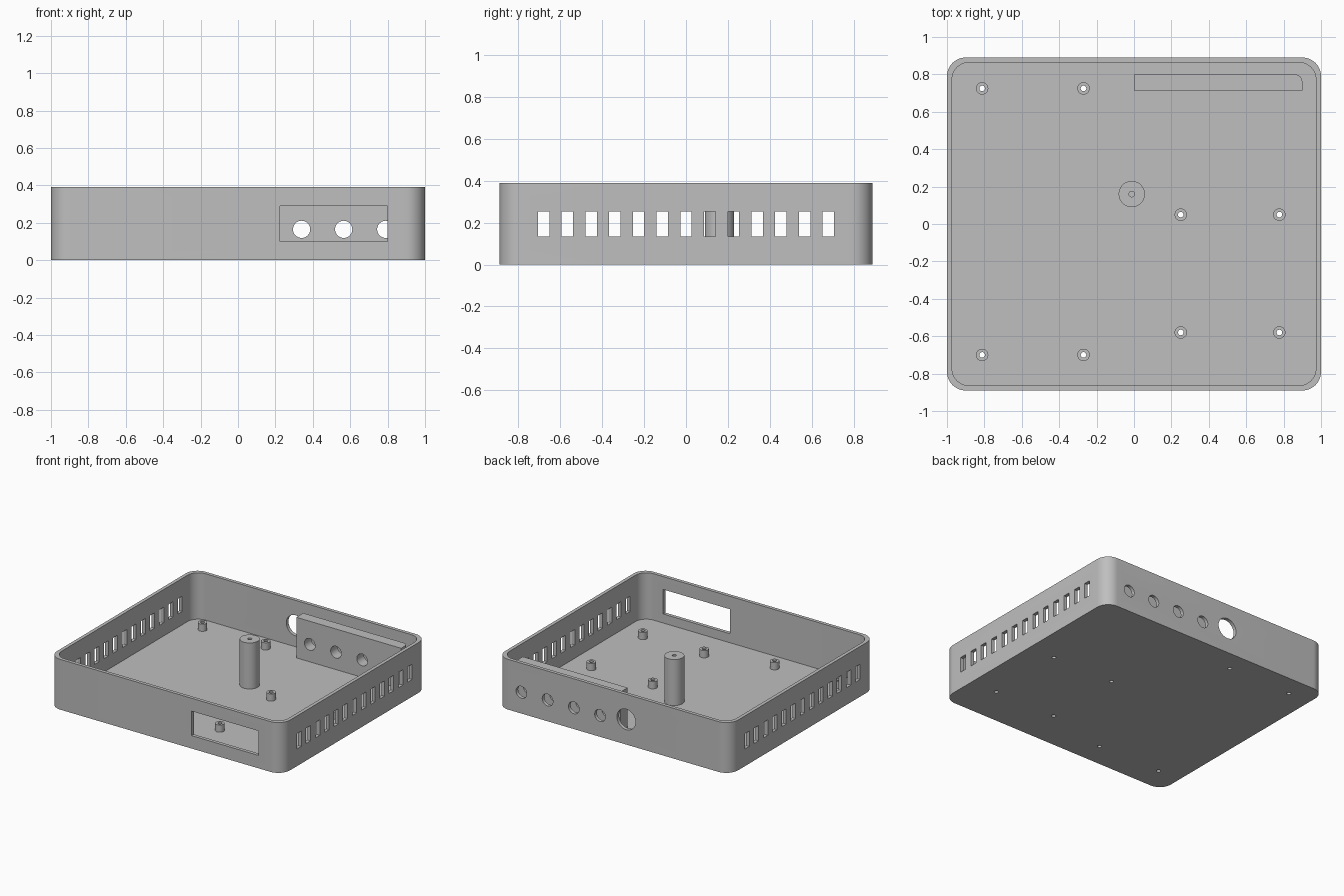
import bpy, bmesh
from math import pi, cos, sin, radians
from mathutils import Matrix

default = bpy.data.objects.get("Cube")
if default:
    bpy.data.objects.remove(default, do_unlink=True)

grey = bpy.data.materials.new("plain grey")
grey.use_nodes = True
colour = (0.52, 0.52, 0.52, 1)
grey.diffuse_color = colour
grey.node_tree.nodes["Principled BSDF"].inputs["Base Color"].default_value = colour

HX, HY, H = 1.0, 0.89, 0.39
WALL, FLOOR = 0.027, 0.03


def make_object(name, bm):
    bmesh.ops.recalc_face_normals(bm, faces=bm.faces)
    mesh = bpy.data.meshes.new(name)
    bm.to_mesh(mesh)
    bm.free()
    mesh.materials.append(grey)
    obj = bpy.data.objects.new(name, mesh)
    bpy.context.collection.objects.link(obj)
    return obj


def prism(name, points, z0, z1):
    bm = bmesh.new()
    face = bm.faces.new([bm.verts.new((x, y, z0)) for x, y in points])
    top = bmesh.ops.extrude_face_region(bm, geom=[face])["geom"]
    moved = [v for v in top if isinstance(v, bmesh.types.BMVert)]
    bmesh.ops.translate(bm, verts=moved, vec=(0, 0, z1 - z0))
    return make_object(name, bm)


def arc(cx, cy, r, start, steps=12):
    return [(cx + r * cos(start + pi / 2 * i / steps),
             cy + r * sin(start + pi / 2 * i / steps)) for i in range(steps + 1)]


def rounded_rect(hx, hy, r):
    points = []
    for i, (sx, sy) in enumerate([(1, 1), (-1, 1), (-1, -1), (1, -1)]):
        points += arc(sx * (hx - r), sy * (hy - r), r, i * pi / 2)
    return points


def box(name, lo, hi):
    return prism(name, [(lo[0], lo[1]), (hi[0], lo[1]), (hi[0], hi[1]), (lo[0], hi[1])],
                 lo[2], hi[2])


def cylinder(name, centre, r, length, axis="Z", sides=40):
    turn = Matrix.Rotation(pi / 2, 4, "X") if axis == "Y" else Matrix()
    bm = bmesh.new()
    bmesh.ops.create_cone(bm, cap_ends=True, segments=sides, radius1=r, radius2=r,
                          depth=length, matrix=Matrix.Translation(centre) @ turn)
    return make_object(name, bm)


def cut(obj, cutters):
    for cutter in cutters:
        cutter.hide_render = True
        mod = obj.modifiers.new("cut", "BOOLEAN")
        mod.operation = "DIFFERENCE"
        mod.solver = "EXACT"
        mod.object = cutter
    graph = bpy.context.evaluated_depsgraph_get()
    mesh = bpy.data.meshes.new_from_object(obj.evaluated_get(graph))
    obj.modifiers.clear()
    obj.data = mesh
    for cutter in cutters:
        bpy.data.objects.remove(cutter, do_unlink=True)


def port_cutters():
    return [cylinder("port_cutter", (0.115 + 0.225 * i, 0.8, 0.165), 0.046, 0.4, "Y")
            for i in range(4)]


def drill(x, y):
    return cylinder("drill", (x, y, 0.05), 0.015, 0.2, sides=24)


# Positions of the board standoffs
mounts = [(x, y) for x in (-0.812, -0.27) for y in (0.725, -0.70)]
mounts += [(x, y) for x in (0.25, 0.777) for y in (0.05, -0.58)]

# Open tray with rounded corners
tray = prism("tray", rounded_rect(HX, HY, 0.1), 0, H)
cutters = [prism("cavity", rounded_rect(HX - WALL, HY - WALL, 0.09), FLOOR, H + 0.1)]
# Front window
cutters.append(box("window_cutter", (0.225, -1, 0.1), (0.8, -0.8, 0.29)))
# Rear ports and the larger cable hole
cutters += port_cutters()
cutters.append(cylinder("cable_cutter", (-0.11, 0.88, 0.195), 0.08, 0.2, "Y"))
# Vent slots through both side walls
for i in range(13):
    y = (i - 6) * 0.1132
    for side in (-1, 1):
        cutters.append(box("vent_cutter", (side - 0.1, y - 0.027, 0.133),
                           (side + 0.1, y + 0.027, 0.252)))
# Screw holes in the floor
cutters += [drill(x, y) for x, y in mounts]
cut(tray, cutters)
parts = [tray]

# Port backing block with one rounded corner
outline = [(0, 0.80), (0, 0.715), (0.9, 0.715)] + arc(0.86, 0.76, 0.04, 0)
block = prism("port_block", outline, FLOOR, 0.345)
cut(block, port_cutters())
parts.append(block)

# Hollow standoffs
for i, (x, y) in enumerate(mounts):
    standoff = cylinder(f"standoff_{i + 1}", (x, y, FLOOR + 0.028), 0.033, 0.056)
    cut(standoff, [drill(x, y)])
    parts.append(standoff)

# Central post with a blind screw hole
post_top = 0.387
post = cylinder("central_post", (-0.012, 0.16, (FLOOR + post_top) / 2), 0.07,
                post_top - FLOOR, sides=48)
cut(post, [cylinder("post_drill", (-0.012, 0.16, post_top), 0.015, 0.4, sides=24)])
parts.append(post)

# Smooth the curved walls and keep the edges crisp
bpy.ops.object.select_all(action="DESELECT")
for part in parts:
    part.select_set(True)
bpy.context.view_layer.objects.active = tray
bpy.ops.object.shade_smooth_by_angle(angle=radians(30))
